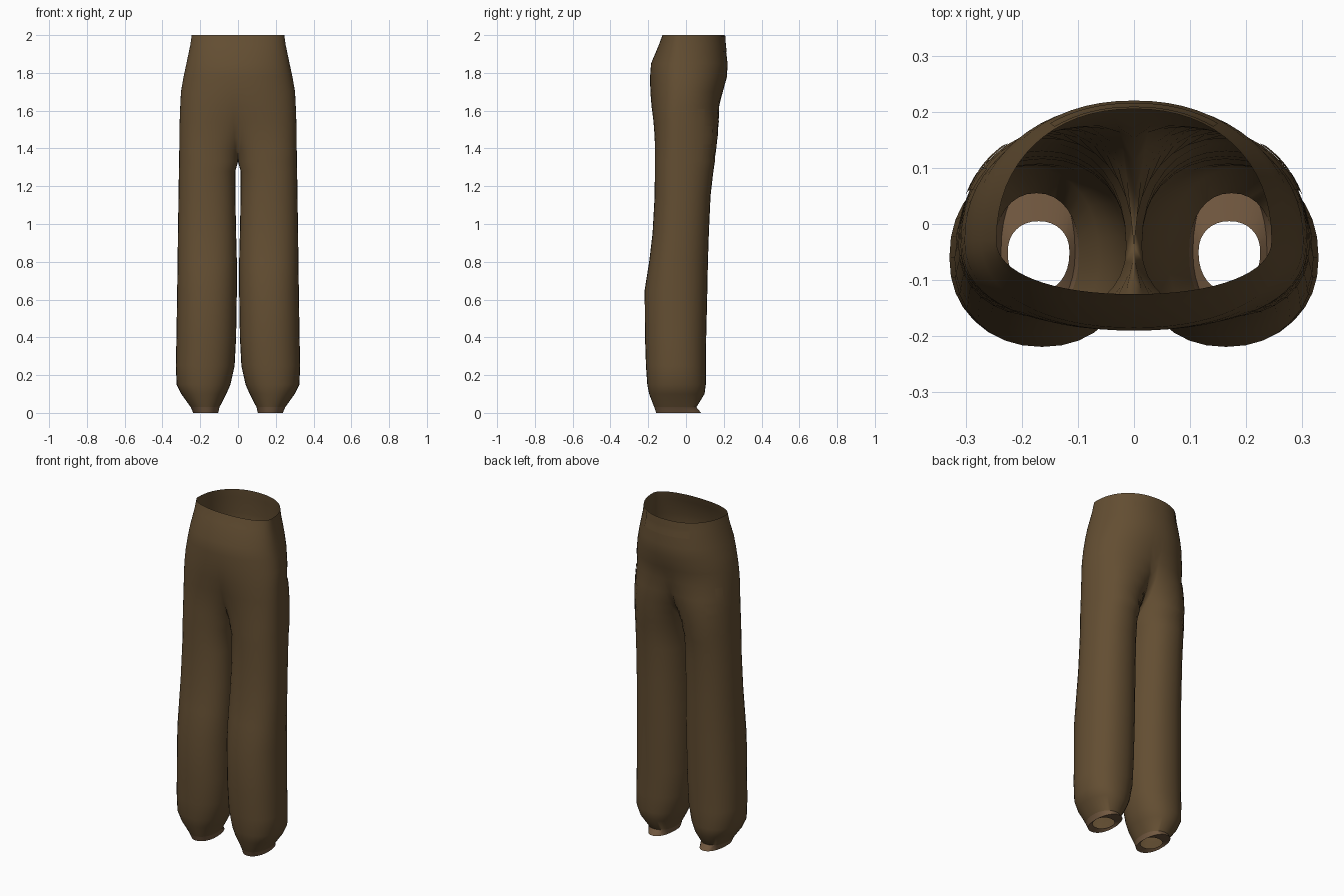
import bpy, bmesh, math

cube = bpy.data.objects.get("Cube")
if cube:
    bpy.data.objects.remove(cube)


def material(name, rgb):
    m = bpy.data.materials.new(name)
    m.use_nodes = True
    m.diffuse_color = (*rgb, 1)
    m.node_tree.nodes["Principled BSDF"].inputs["Base Color"].default_value = (*rgb, 1)
    return m


BROWN = material("brown cloth", (0.125, 0.076, 0.032))
LINING = material("light brown hem", (0.17, 0.10, 0.052))

# Cross-sections of one half: height, inner x, outer x, front y, middle y, back y.
# A negative inner x means the section is cut open at the centre line.
ROWS = [
    (2.00, -.245, .245, -.125, -.03, .205),
    (1.95, -.252, .252, -.143, -.03, .208),
    (1.85, -.273, .273, -.185, -.03, .220),
    (1.78, -.288, .288, -.190, -.03, .217),
    (1.70, -.270, .302, -.189, -.03, .195),
    (1.62, -.190, .306, -.182, -.04, .175),
    (1.54, -.110, .309, -.172, -.04, .174),
    (1.46, -.050, .310, -.166, -.04, .168),
    (1.39, -.016, .311, -.165, -.04, .160),
    (1.33, 0.00, .312, -.165, -.04, .153),
    (1.28, .014, .313, -.165, -.04, .145),
    (1.15, .014, .315, -.166, -.04, .130),
    (0.95, .010, .318, -.177, -.05, .121),
    (0.80, .006, .320, -.195, -.06, .116),
    (0.65, .006, .322, -.219, -.06, .113),
    (0.40, .010, .326, -.217, -.06, .107),
    (0.25, .018, .329, -.212, -.06, .105),
    (0.15, .040, .325, -.205, -.06, .105),
    (0.10, .062, .300, -.195, -.06, .098),
    (0.03, .098, .250, -.168, -.05, .055),
    (0.00, .105, .237, -.158, -.05, .080),
    (0.01, .115, .225, -.120, -.05, .005),
]
SEG = 32
POWER = 0.92


def spow(v):
    return math.copysign(abs(v) ** POWER, v)


def point(row, a, grow=0.0):
    z, xi, xo, yf, ym, yb = row
    cx, rx = (xi + xo) / 2, (xo - xi) / 2 + grow
    ry = (yb - ym if math.sin(a) > 0 else ym - yf) + grow
    return (cx + rx * spow(math.cos(a)), ym + ry * spow(math.sin(a)), z)


def end_angle(row):
    # Angle at which the section meets the centre line
    xi, xo = row[1:3]
    if xi >= 0:
        return math.pi
    return math.acos(-((xi + xo) / (xo - xi)) ** (1 / POWER))


def row_at(z):
    for hi, lo in zip(ROWS, ROWS[1:]):
        if lo[0] <= z <= hi[0]:
            f = (hi[0] - z) / (hi[0] - lo[0])
            return [h + (l - h) * f for h, l in zip(hi, lo)]


def loft(name, rings, mirror=True, weld=True):
    bm = bmesh.new()
    grid = [[bm.verts.new(p) for p in ring] for ring in rings]
    for r, (up, dn) in enumerate(zip(grid, grid[1:])):
        for i in range(len(up) - 1):
            f = bm.faces.new((up[i], dn[i], dn[i + 1], up[i + 1]))
            f.smooth = True
            f.material_index = int(name == "trousers" and r >= len(rings) - 3)
    if weld:
        bmesh.ops.remove_doubles(bm, verts=bm.verts, dist=0.0005)
    me = bpy.data.meshes.new(name)
    bm.to_mesh(me)
    bm.free()
    me.materials.append(BROWN)
    me.materials.append(LINING)
    ob = bpy.data.objects.new(name, me)
    bpy.context.collection.objects.link(ob)
    if mirror:
        mod = ob.modifiers.new("Mirror", "MIRROR")
        mod.use_clip = True
        mod.merge_threshold = 0.001
    bpy.context.view_layer.objects.active = ob
    ob.select_set(True)
    bpy.ops.object.shade_smooth_by_angle(angle=math.radians(45))
    ob.select_set(False)
    return ob


# Waist, seat and legs in one continuous cloth
rings = []
for row in ROWS:
    e = end_angle(row)
    ring = [point(row, -e + 2 * e * i / SEG) for i in range(SEG + 1)]
    if row[1] <= 0:
        ring[0] = (0, *ring[0][1:])
        ring[-1] = (0, *ring[-1][1:])
    rings.append(ring)
loft("trousers", rings)


# Thin cloth patches that follow the surface
def patch(name, z0, z1, a0, a1):
    n = 8
    zs = [z1 + (z0 - z1) * i / n for i in range(n + 1)]
    angles = [a0 + (a1 - a0) * i / n for i in range(n + 1)]
    loft(name, [[point(row_at(z), a, 0.003) for a in angles] for z in zs])


patch("back_waist_patch", 1.91, 1.995, 1.0, math.pi / 2)
patch("thigh_patch_bar", 1.33, 1.61, 0.45, 0.66)
patch("thigh_patch_tab", 1.42, 1.52, 0.66, 1.0)
